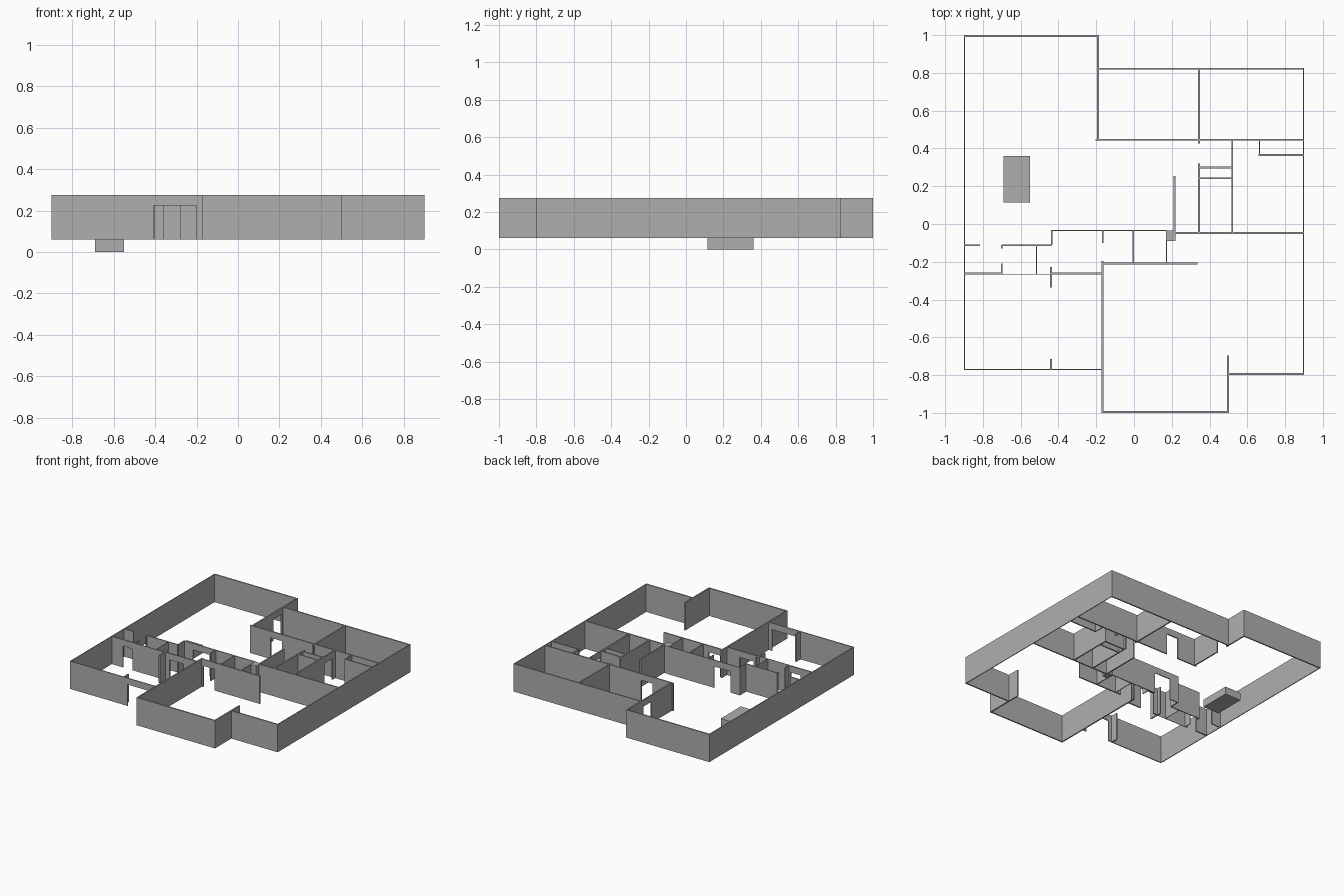
import bpy, bmesh
from mathutils import Matrix, Vector

if "Cube" in bpy.data.objects:
    bpy.data.objects.remove(bpy.data.objects["Cube"])

Z0, Z1, HEAD = 0.06, 0.275, 0.225   # wall base, wall top, door head height
T = 0.01                            # wall thickness

mat = bpy.data.materials.new("plaster_grey")
mat.diffuse_color = (0.43, 0.43, 0.43, 1)
mat.use_nodes = True
mat.node_tree.nodes["Principled BSDF"].inputs["Base Color"].default_value = mat.diffuse_color


def add_box(bm, x0, x1, y0, y1, z0, z1):
    centre = Vector(((x0 + x1) / 2, (y0 + y1) / 2, (z0 + z1) / 2))
    size = Vector((x1 - x0, y1 - y0, z1 - z0, 1))
    bmesh.ops.create_cube(bm, size=1, matrix=Matrix.Translation(centre) @ Matrix.Diagonal(size))


def finish(bm, name):
    mesh = bpy.data.meshes.new(name)
    bm.to_mesh(mesh)
    bm.free()
    mesh.materials.append(mat)
    bpy.context.collection.objects.link(bpy.data.objects.new(name, mesh))


def wall(name, axis, at, a, b, door=None, t=T):
    """Straight wall along an axis, with an optional doorway and its lintel."""
    bm = bmesh.new()
    if door:
        parts = [(a, door[0], Z0), (door[0], door[1], HEAD), (door[1], b, Z0)]
    else:
        parts = [(a, b, Z0)]
    for s, e, z in parts:
        if axis == "x":
            add_box(bm, s, e, at - t / 2, at + t / 2, z, Z1)
        else:
            add_box(bm, at - t / 2, at + t / 2, s, e, z, Z1)
    finish(bm, name)


# outer walls
wall("left_outer_wall", "y", -0.897, -0.772, 1.0, t=0.006)
wall("back_left_outer_wall", "x", 0.995, -0.9, -0.185)
wall("back_step_wall", "y", -0.19, 0.44, 1.0, (0.70, 0.80))
wall("back_right_outer_wall", "x", 0.822, -0.19, 0.9)
wall("right_outer_wall", "y", 0.897, -0.8, 0.827, t=0.006)
wall("front_right_outer_wall", "x", -0.795, 0.495, 0.9)
wall("front_step_wall", "y", 0.498, -1.0, -0.695)
wall("front_outer_wall", "x", -0.995, -0.17, 0.503)
wall("front_inner_step_wall", "y", -0.166, -1.0, -0.195)
wall("entrance_wall", "x", -0.77, -0.9, -0.165, (-0.405, -0.2), t=0.007)

# back rooms
wall("back_room_wall", "x", 0.446, -0.205, 0.9, (-0.03, 0.07))
wall("back_room_divider", "y", 0.344, 0.425, 0.822)

# right rooms and closets
wall("right_room_wall", "y", 0.52, -0.05, 0.446, (0.31, 0.41))
wall("closet_front", "x", 0.365, 0.66, 0.9)
wall("closet_side", "y", 0.664, 0.36, 0.446, t=0.007)
wall("shelf_wall_back", "x", 0.30, 0.34, 0.52)
wall("shelf_wall_front", "x", 0.242, 0.34, 0.52)
wall("corridor_right_wall", "y", 0.344, -0.05, 0.32)
wall("corridor_left_wall", "y", 0.214, -0.09, 0.255)
wall("right_middle_wall", "x", -0.048, 0.214, 0.9)

# central rooms
wall("central_back_wall", "x", -0.034, -0.44, 0.175, (-0.36, -0.22), t=0.007)
wall("central_front_wall", "x", -0.209, -0.17, 0.335, (-0.15, -0.05))
wall("central_right_wall", "y", 0.172, -0.21, -0.034, t=0.007)
wall("central_divider", "y", -0.004, -0.21, -0.034, t=0.006)
wall("central_stub", "y", -0.166, -0.1, -0.034, t=0.007)

# left corridor rooms
wall("left_room_return", "y", -0.436, -0.112, -0.034, t=0.008)
wall("left_back_wall_end", "x", -0.112, -0.9, -0.815, t=0.008)
wall("left_back_wall", "x", -0.112, -0.70, -0.436, t=0.008)
wall("left_stub_back", "y", -0.70, -0.13, -0.11, t=0.006)
wall("left_stub_front", "y", -0.70, -0.268, -0.21, t=0.006)
wall("left_thin_divider", "y", -0.516, -0.268, -0.112, t=0.003)
wall("left_front_wall", "x", -0.263, -0.9, -0.70, (-0.80, -0.715))
wall("left_thin_front_wall", "x", -0.267, -0.70, -0.436, t=0.003)
wall("left_front_wall_right", "x", -0.263, -0.436, -0.166, (-0.40, -0.28))
wall("front_room_stub_back", "y", -0.44, -0.335, -0.228)
wall("front_room_stub_front", "y", -0.44, -0.77, -0.715)

# solid pillar and low table block
bm = bmesh.new()
add_box(bm, 0.172, 0.219, -0.09, -0.034, Z0, Z1)
finish(bm, "pillar")
bm = bmesh.new()
add_box(bm, -0.69, -0.55, 0.115, 0.36, 0.0, Z0)
finish(bm, "low_table")
